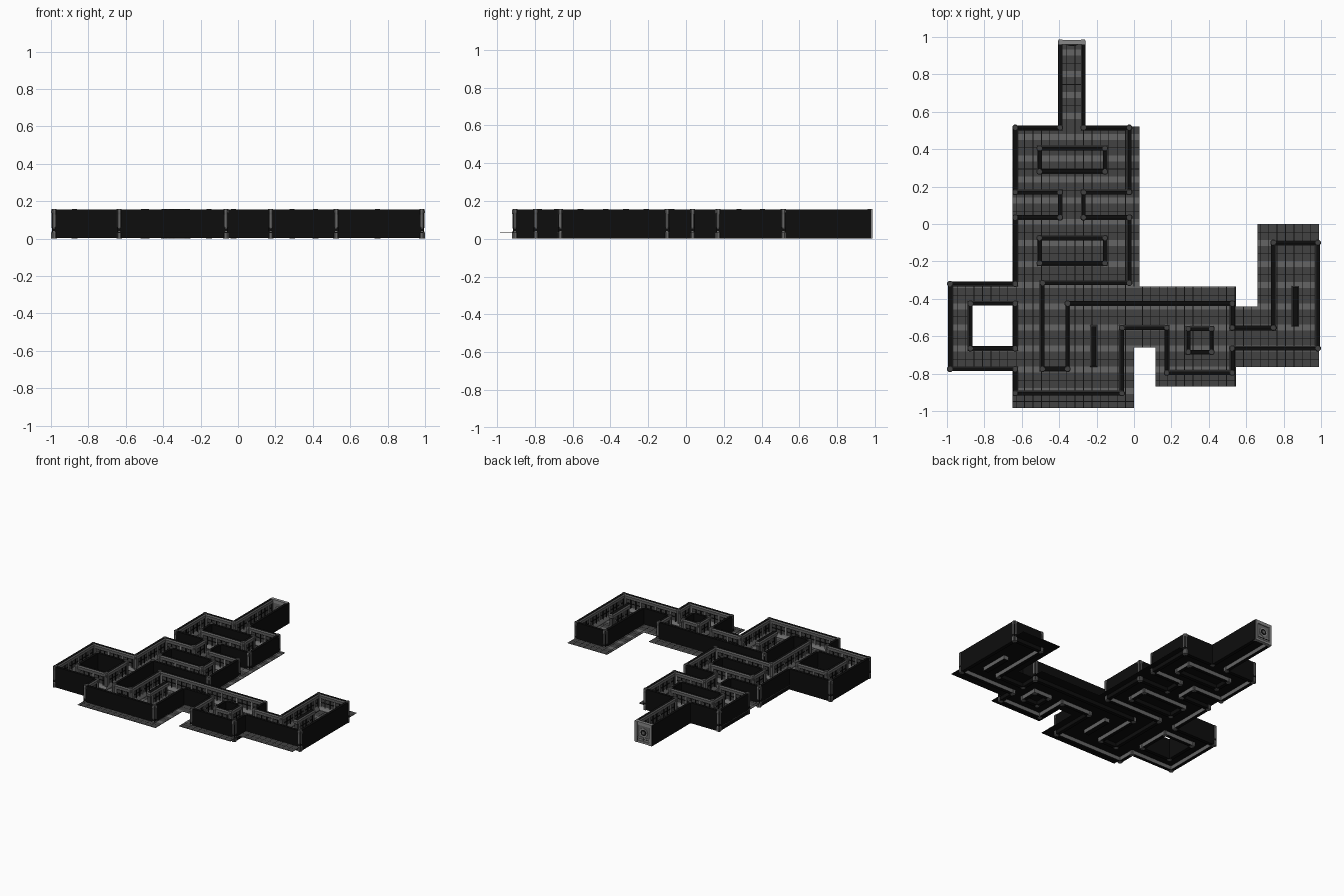
import bpy, bmesh, math
from mathutils import Vector, Matrix

if "Cube" in bpy.data.objects:
    bpy.data.objects.remove(bpy.data.objects["Cube"])


def mat(name, v):
    m = bpy.data.materials.new(name)
    m.diffuse_color = (v, v, v, 1)
    m.use_nodes = True
    m.node_tree.nodes["Principled BSDF"].inputs["Base Color"].default_value = m.diffuse_color
    return m


BLACK, DARK, MID, LIGHT = (mat("black", .004), mat("dark_grey", .055),
                           mat("mid_grey", .13), mat("light_grey", .25))
MATS = [BLACK, DARK, MID, LIGHT]


def finish(bm, name, fix=True):
    if fix:
        bmesh.ops.recalc_face_normals(bm, faces=bm.faces)
    me = bpy.data.meshes.new(name)
    bm.to_mesh(me)
    bm.free()
    for m in MATS:
        me.materials.append(m)
    ob = bpy.data.objects.new(name, me)
    bpy.context.collection.objects.link(ob)
    return ob


def box(bm, x0, x1, y0, y1, z0, z1, mi):
    m = (Matrix.Translation(((x0 + x1) / 2, (y0 + y1) / 2, (z0 + z1) / 2))
         @ Matrix.Diagonal((x1 - x0, y1 - y0, z1 - z0, 1)))
    for v in bmesh.ops.create_cube(bm, size=1, matrix=m)['verts']:
        for f in v.link_faces:
            f.material_index = mi


def right(d):
    return Vector((d.y, -d.x))


# Wall cross-section: (offset towards the room, height); first edge is the plain back
PROFILE = [(-.012, .002), (-.012, .156), (.007, .156), (.013, .147), (.011, .128),
           (.006, .122), (.006, .066), (.011, .058), (.014, .04), (.014, .002)]
PROFILE_MATS = [0, 0, 2, 2, 1, 1, 2, 3, 2, 0]


def wall(name, pts, closed=True, back=-.012):
    """Sweep the wall profile along a right-angled path, room on the right."""
    pts = [Vector(p) for p in pts]
    n = len(pts)
    dirs = [(pts[(i + 1) % n] - pts[i]).normalized() for i in range(n)]
    bm = bmesh.new()
    rings = []
    for i, p in enumerate(pts):
        if not closed and i == 0:
            off = right(dirs[0])
        elif not closed and i == n - 1:
            off = right(dirs[n - 2])
        else:
            off = right(dirs[i - 1]) + right(dirs[i])
        rings.append([bm.verts.new((*(p + off * max(o, back)), z)) for o, z in PROFILE])
    k = len(PROFILE)
    for i in range(n if closed else n - 1):
        a, b = rings[i], rings[(i + 1) % n]
        for j in range(k):
            f = bm.faces.new((a[j], a[(j + 1) % k], b[(j + 1) % k], b[j]))
            f.material_index = PROFILE_MATS[j]
    if not closed:
        bm.faces.new(rings[0])
        bm.faces.new(rings[-1])
    # Vertical ribs and a pipe rail on the room side
    for i in range(n if closed else n - 1):
        a, d = pts[i], dirs[i]
        length = (pts[(i + 1) % n] - a).length
        if length < .08:
            continue
        r = right(d)
        count = max(1, round((length - .04) / .041))
        for s in range(count + 1):
            t = .02 + (length - .04) * s / count
            w = .005 if s % 3 == 0 else .0025
            c, e = a + d * (t - w) + r * .005, a + d * (t + w) + r * .0115
            box(bm, min(c.x, e.x), max(c.x, e.x), min(c.y, e.y), max(c.y, e.y),
                .06, .128, 3 if s % 3 == 0 else 0)
        c, e = a + d * .015 + r * .005, a + d * (length - .015) + r * .009
        box(bm, min(c.x, e.x), max(c.x, e.x), min(c.y, e.y), max(c.y, e.y), .092, .098, 0)
    return finish(bm, name)


def rect(x0, y0, x1, y1):
    return [(x0, y0), (x1, y0), (x1, y1), (x0, y1)]


# Outer wall, clockwise, open at the corridor's end door
OUTER = [(-.27, .98), (-.27, .515), (-.025, .515), (-.025, .17), (-.27, .17), (-.27, .035),
         (-.025, .035), (-.025, -.315), (-.49, -.315), (-.49, -.775), (-.355, -.775),
         (-.355, -.425), (.525, -.425), (.525, -.555), (.745, -.555), (.745, -.1),
         (.983, -.1), (.983, -.665), (.525, -.665), (.525, -.795), (.175, -.795),
         (.175, -.555), (-.065, -.555), (-.065, -.905), (-.635, -.905), (-.635, -.775),
         (-.983, -.775), (-.983, -.32), (-.635, -.32), (-.635, .035), (-.395, .035),
         (-.395, .17), (-.635, .17), (-.635, .515), (-.395, .515), (-.395, .98)]
wall("outer_wall", OUTER, closed=False)

# Hollow blocks standing in the rooms
BLOCKS = {"upper_block": rect(-.505, .28, -.155, .405),
          "lower_block": rect(-.505, -.21, -.155, -.075),
          "small_block": rect(.29, -.685, .415, -.56),
          "courtyard_wall": rect(-.875, -.665, -.635, -.425)}
for name, pts in BLOCKS.items():
    wall(name, pts)

# Thin free-standing dividers
for name, x, y0, y1 in (("west_divider", -.215, -.75, -.555),
                        ("east_divider", .863, -.535, -.345)):
    wall(name, rect(x - .006, y0, x + .006, y1), back=-.006)

# Corner pillars: stepped octagonal columns
bm = bmesh.new()
STEPS = [(.0172, 0), (.0172, .032), (.012, .042), (.012, .05), (.0155, .062),
         (.0155, .128), (.0172, .14), (.0172, .15), (.014, .158)]
for x, y in OUTER[1:-1] + sum(BLOCKS.values(), []):
    rings = []
    for r, z in STEPS:
        rings.append([bm.verts.new((x + r * math.cos(a), y + r * math.sin(a), z))
                      for a in (math.pi / 8 + math.pi / 4 * q for q in range(8))])
    for lo, hi in zip(rings, rings[1:]):
        for q in range(8):
            bm.faces.new((lo[q], lo[(q + 1) % 8], hi[(q + 1) % 8], hi[q])).material_index = 2
    bm.faces.new(rings[0][::-1]).material_index = 2
    bm.faces.new(rings[-1]).material_index = 1
finish(bm, "corner_pillars")

# Floor sheets with lighter cross bands and dark seams
FLOORS = [(-.40, .52, -.265, .985), (-.65, -.335, .03, .52), (-.65, -.985, 0, -.335),
          (0, -.66, .545, -.335), (.115, -.87, .545, -.66), (.545, -.765, .99, -.44),
          (.66, -.44, .99, 0), (-.99, -.785, -.65, -.67), (-.99, -.67, -.87, -.425),
          (-.99, -.425, -.65, -.325)]
floor, bands, seams = bmesh.new(), bmesh.new(), bmesh.new()


def sheet(bm, x0, x1, y0, y1, z, mi):
    f = bm.faces.new([bm.verts.new((x, y, z)) for x, y in rect(x0, y0, x1, y1)])
    f.material_index = mi


for x0, y0, x1, y1 in FLOORS:
    box(floor, x0, x1, y0, y1, .031, .034, 1)
    for i in range(-9, 10):
        y = i * .113 + .012
        a, b = max(y - .016, y0), min(y + .016, y1)
        if b > a:
            sheet(bands, x0, x1, a, b, .0348, 2)
        if y0 < y + .056 < y1:
            sheet(seams, x0, x1, y + .0545, y + .0575, .0356, 0)
    for i in range(-22, 23):
        x = i * .045
        if x0 + .002 < x < x1 - .002:
            sheet(seams, x - .0022, x + .0022, y0, y1, .0356, 0)
for f in floor.faces:
    if f.normal.z < -.5 or f.calc_center_median().z < .032:
        f.material_index = 0
finish(floor, "floor")
finish(bands, "floor_bands", False)
finish(seams, "floor_seams", False)

# End door of the corridor: panel, frame and round hatch
bm = bmesh.new()
cx = -.3325
box(bm, cx - .06, cx + .06, .966, .978, .002, .156, 2)
for s in (-1, 1):
    box(bm, min(cx + s * .05, cx + s * .07), max(cx + s * .05, cx + s * .07),
        .96, .986, 0, .157, 3)
    box(bm, min(cx + s * .004, cx + s * .044), max(cx + s * .004, cx + s * .044),
        .963, .982, .02, .045, 3)
box(bm, cx - .07, cx + .07, .961, .985, .134, .158, 3)
box(bm, cx - .07, cx + .07, .961, .985, .001, .016, 3)
for r, depth, mi in ((.034, .026, 3), (.024, .029, 0), (.012, .032, 2)):
    m = Matrix.Translation((cx, .969, .082)) @ Matrix.Rotation(math.pi / 2, 4, 'X')
    made = bmesh.ops.create_cone(bm, cap_ends=True, segments=8, radius1=r, radius2=r,
                                 depth=depth, matrix=m)
    for v in made['verts']:
        for f in v.link_faces:
            f.material_index = mi
finish(bm, "end_door")
